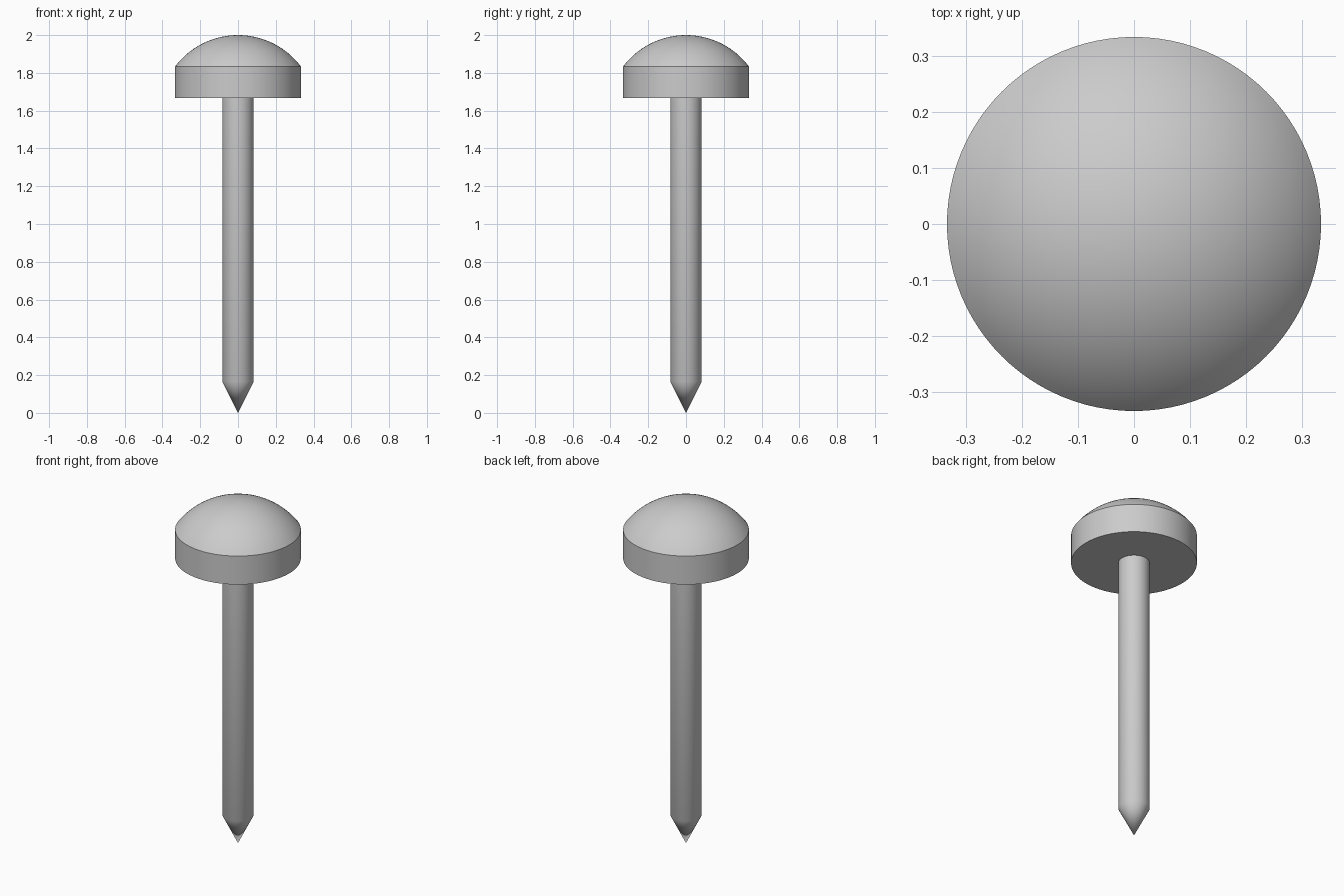
import bpy
import bmesh
import math

cube = bpy.data.objects.get("Cube")
if cube:
    bpy.data.objects.remove(cube, do_unlink=True)

SEGMENTS = 96
HEAD_R, SHAFT_R = 1 / 3, 1 / 12
HEAD_BOTTOM, RIM_TOP, TOP = 5 / 3, 11 / 6, 2.0
TIP_HEIGHT = 1 / 6

grey = bpy.data.materials.new("plain grey")
grey.use_nodes = True
grey.diffuse_color = (0.6, 0.6, 0.6, 1)
grey.node_tree.nodes["Principled BSDF"].inputs["Base Color"].default_value = (0.6, 0.6, 0.6, 1)


def lathe(name, profile):
    """Spin a list of (radius, height) points around the z axis."""
    bm = bmesh.new()
    verts = [bm.verts.new((r, 0, z)) for r, z in profile]
    edges = [bm.edges.new(pair) for pair in zip(verts, verts[1:])]
    bmesh.ops.spin(bm, geom=verts + edges, cent=(0, 0, 0), axis=(0, 0, 1),
                   angle=math.tau, steps=SEGMENTS, use_merge=True)
    bmesh.ops.remove_doubles(bm, verts=bm.verts, dist=1e-5)
    bmesh.ops.recalc_face_normals(bm, faces=bm.faces)
    mesh = bpy.data.meshes.new(name)
    bm.to_mesh(mesh)
    bm.free()
    mesh.materials.append(grey)
    obj = bpy.data.objects.new(name, mesh)
    bpy.context.collection.objects.link(obj)
    bpy.ops.object.select_all(action="DESELECT")
    obj.select_set(True)
    bpy.context.view_layer.objects.active = obj
    bpy.ops.object.shade_smooth_by_angle(angle=math.radians(30))
    return obj


# Head: flat underside, straight rim and a spherical cap
rise = TOP - RIM_TOP
dome_r = (HEAD_R ** 2 + rise ** 2) / (2 * rise)
half_angle = math.asin(HEAD_R / dome_r)
steps = 20
dome = []
for i in range(steps + 1):
    a = half_angle * (1 - i / steps)
    dome.append((dome_r * math.sin(a), TOP - dome_r + dome_r * math.cos(a)))
lathe("head", [(0, HEAD_BOTTOM), (HEAD_R, HEAD_BOTTOM)] + dome)

# Shaft with a conical point, set slightly into the head
lathe("shaft", [(0, 0), (SHAFT_R, TIP_HEIGHT),
                (SHAFT_R, HEAD_BOTTOM + 0.02), (0, HEAD_BOTTOM + 0.02)])
